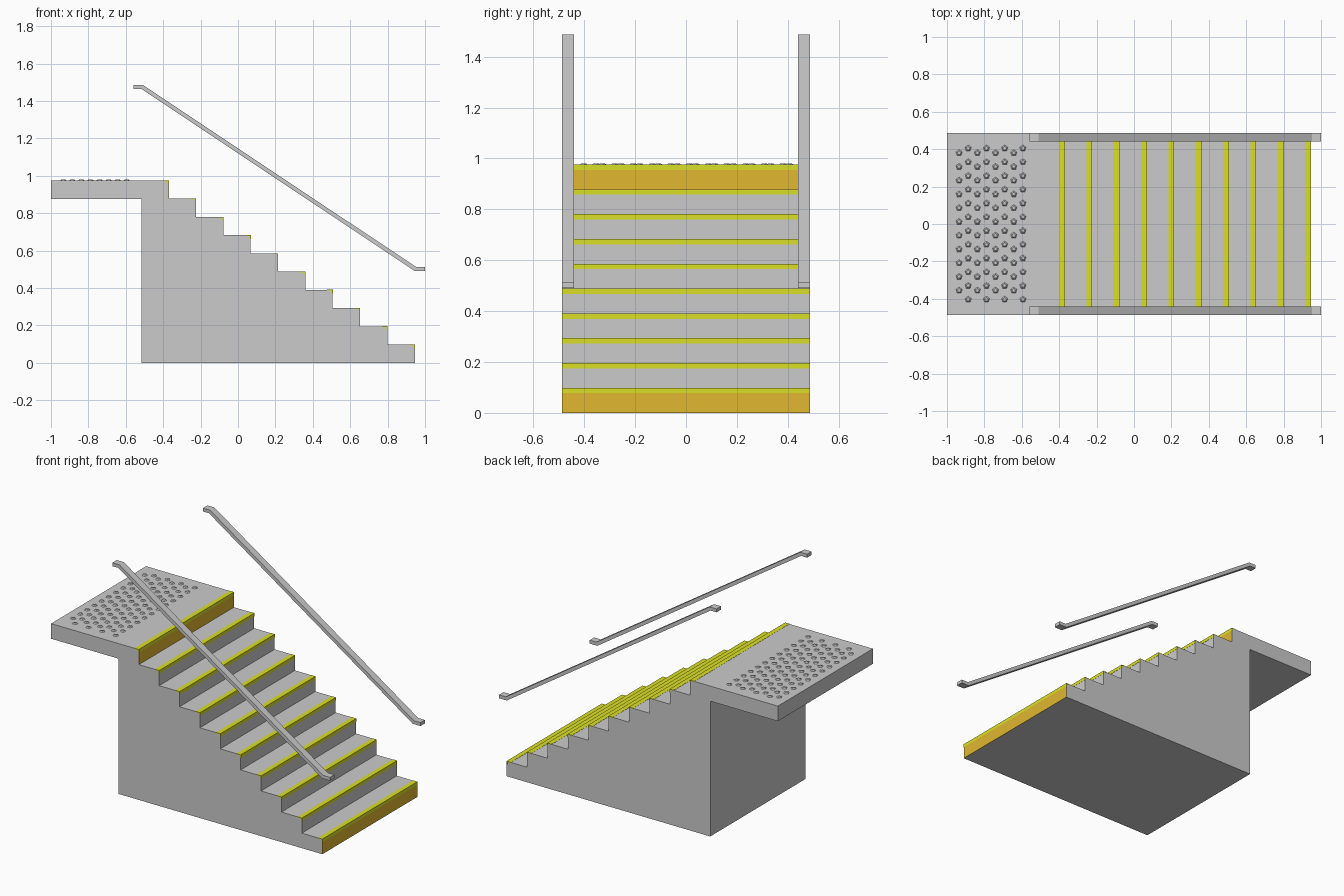
import bpy, bmesh
from mathutils import Matrix

if "Cube" in bpy.data.objects:
    bpy.data.objects.remove(bpy.data.objects["Cube"])

RUN, RISE, N = 0.1462, 0.0975, 10
X0, HALF, TOP = 0.945, 0.487, 0.975


def material(name, color):
    m = bpy.data.materials.new(name)
    m.diffuse_color = color
    m.use_nodes = True
    m.node_tree.nodes["Principled BSDF"].inputs["Base Color"].default_value = m.diffuse_color
    return m


def finish(name, bm, mat=None):
    bmesh.ops.recalc_face_normals(bm, faces=bm.faces)
    me = bpy.data.meshes.new(name)
    bm.to_mesh(me)
    bm.free()
    if mat:
        me.materials.append(mat)
    ob = bpy.data.objects.new(name, me)
    bpy.context.collection.objects.link(ob)
    return ob


def prism(bm, profile, y0, y1):
    """Extrude an x-z profile from y0 to y1."""
    face = bm.faces.new([bm.verts.new((x, y0, z)) for x, z in profile])
    ext = bmesh.ops.extrude_face_region(bm, geom=[face])["geom"]
    verts = [v for v in ext if isinstance(v, bmesh.types.BMVert)]
    bmesh.ops.translate(bm, verts=verts, vec=(0, y1 - y0, 0))


yellow = material("nosing_yellow", (0.70, 0.74, 0.02, 1))
orange = material("riser_orange", (0.75, 0.48, 0.03, 1))

# Staircase body with overhanging landing
profile = [(-0.515, 0), (X0, 0)]
for i in range(N):
    x = X0 - i * RUN
    profile.append((x, (i + 1) * RISE))
    if i < N - 1:
        profile.append((x - RUN, (i + 1) * RISE))
profile += [(-1, TOP), (-1, 0.877), (-0.515, 0.877)]
bm = bmesh.new()
prism(bm, profile, -HALF, HALF)
finish("staircase", bm)

# L-shaped yellow nosing on every step edge
bm = bmesh.new()
E, T = 0.001, 0.005
for i in range(N):
    x, z = X0 - i * RUN + E, (i + 1) * RISE + E
    prism(bm, [(x, z), (x - 0.031, z), (x - 0.031, z - T), (x - T, z - T),
               (x - T, z - 0.021), (x, z - 0.021)], -HALF - E / 2, HALF + E / 2)
finish("step_nosings", bm, yellow)

# Orange warning panels on the first and last risers
bm = bmesh.new()
for i in (0, N - 1):
    x, z = X0 - i * RUN + E, i * RISE
    prism(bm, [(x, z), (x, z + RISE - 0.02), (x - 0.003, z + RISE - 0.02),
               (x - 0.003, z)], -HALF, HALF)
finish("warning_risers", bm, orange)

# Tactile studs on the landing, in staggered columns
bm = bmesh.new()
for c in range(8):
    start, count = ((0.38, 11), (0.405, 12))[c % 2]
    for r in range(count):
        pos = (-0.935 + c * 0.0487, start - r * 0.0735, TOP + 0.0025)
        bmesh.ops.create_cone(bm, cap_ends=True, segments=5, radius1=0.019,
                              radius2=0.010, depth=0.007,
                              matrix=Matrix.Translation(pos))
finish("tactile_studs", bm)

# Pair of handrails with short level ends
rail = [(-0.56, 1.487), (-0.51, 1.487), (0.952, 0.513), (1.0, 0.513),
        (1.0, 0.491), (0.945, 0.491), (-0.517, 1.465), (-0.56, 1.465)]
for name, y in (("handrail_front", -HALF), ("handrail_back", 0.441)):
    bm = bmesh.new()
    prism(bm, rail, y, y + HALF - 0.441)
    finish(name, bm)
